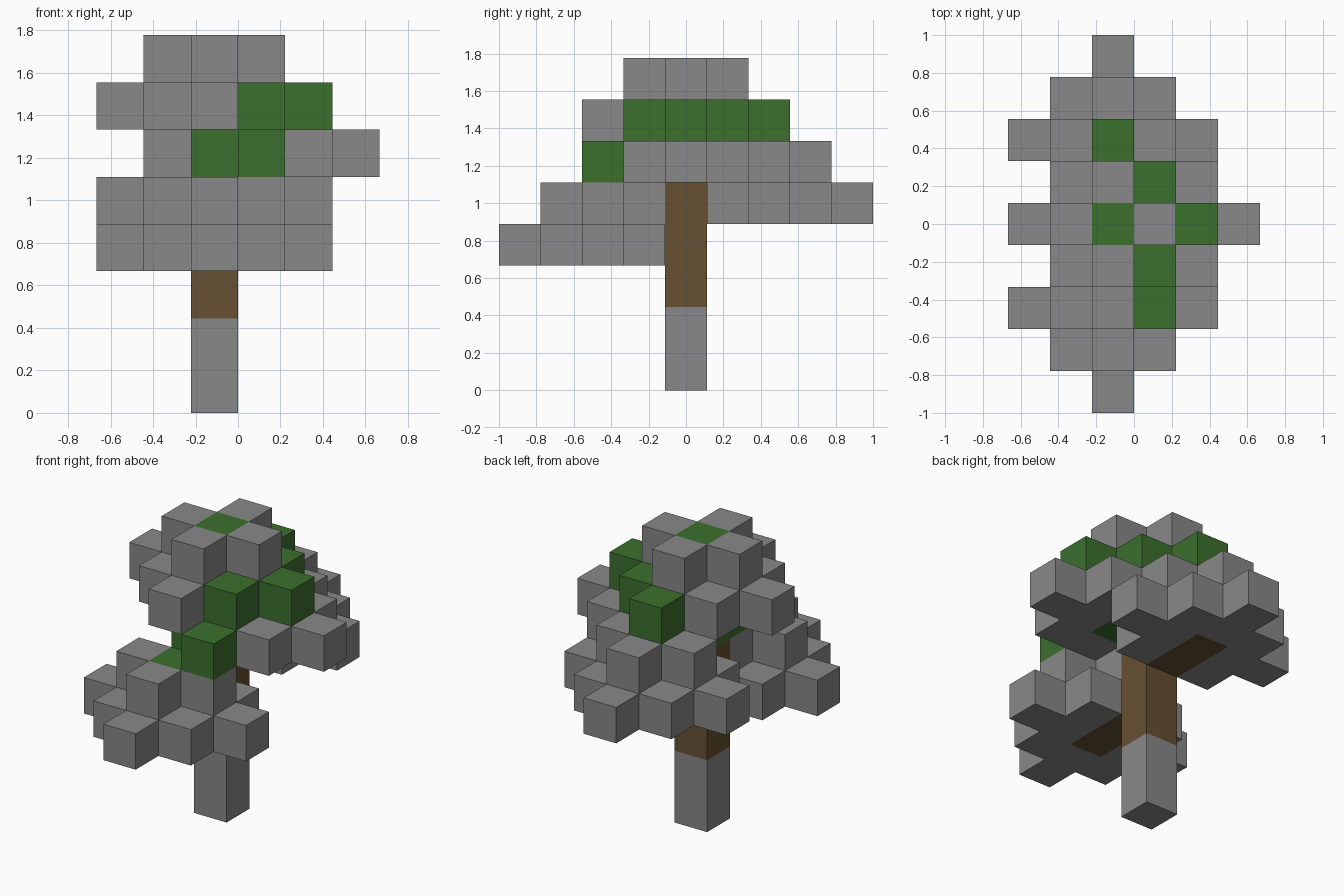
import bpy
import bmesh
from mathutils import Vector

if "Cube" in bpy.data.objects:
    bpy.data.objects.remove(bpy.data.objects["Cube"], do_unlink=True)

U = 2 / 9                          # edge length of one block
ORIGIN = Vector((-3, -4.5, 0))     # corner of the block grid


def material(name, rgb):
    m = bpy.data.materials.new(name)
    m.use_nodes = True
    m.diffuse_color = (*rgb, 1)
    m.node_tree.nodes["Principled BSDF"].inputs["Base Color"].default_value = (*rgb, 1)
    return m


GREY = material("grey", (0.246, 0.246, 0.246))
GREEN = material("leaf_green", (0.045, 0.162, 0.027))
BROWN = material("bark_brown", (0.133, 0.080, 0.033))


def diamond(cx, cy, k, r):
    """Blocks of a flat diamond-shaped leaf layer."""
    return {(cx + a, cy + b, k)
            for a in range(-r, r + 1) for b in range(-r, r + 1)
            if abs(a) + abs(b) <= r}


# Trunk, branches and the three leaf clusters
base = {(2, 4, k) for k in range(2)}
wood = {(2, 4, k) for k in range(2, 5)}
wood |= {(2, j, 3) for j in (2, 3)} | {(2, j, 4) for j in (5, 6)}
front = (diamond(2, 2, 3, 2) | diamond(2, 2, 4, 1)) - wood
back = (diamond(2, 6, 4, 2) | diamond(2, 6, 5, 1)) - wood
top = diamond(3, 4, 5, 2) | diamond(2, 4, 6, 2) | diamond(2, 4, 7, 1)
top -= back | {(1, 4, 5)}
filled = base | wood | front | back | top

# Leaf blocks that are green instead of grey
green = {(2, 2, 4), (2, 4, 7), (2, 6, 6), (4, 4, 6), (3, 3, 6), (3, 5, 6),
         (3, 2, 5), (2, 3, 5), (3, 4, 5), (2, 4, 5)}


def build(name, cells, mats, index=lambda c: 0):
    """Mesh of the exposed block faces of one part."""
    bm = bmesh.new()
    for c in sorted(cells):
        centre = Vector(c) + Vector((0.5, 0.5, 0.5)) + ORIGIN
        for axis in range(3):
            for s in (-1, 1):
                n = Vector((0, 0, 0))
                n[axis] = s
                if tuple(int(v + d) for v, d in zip(c, n)) in filled:
                    continue
                u = Vector((0, 0, 0))
                u[(axis + 1) % 3] = 0.5
                w = n.cross(u)
                mid = centre + n / 2
                corners = (mid - u - w, mid + u - w, mid + u + w, mid - u + w)
                f = bm.faces.new([bm.verts.new(p * U) for p in corners])
                f.material_index = index(c)
    bmesh.ops.remove_doubles(bm, verts=bm.verts, dist=0.001)
    me = bpy.data.meshes.new(name)
    bm.to_mesh(me)
    bm.free()
    for m in mats:
        me.materials.append(m)
    bpy.context.collection.objects.link(bpy.data.objects.new(name, me))


build("trunk_base", base, [GREY])
build("trunk_and_branches", wood, [BROWN])
for name, cells in (("front_leaves", front), ("back_leaves", back), ("top_leaves", top)):
    build(name, cells, [GREY, GREEN], lambda c: int(c in green))
